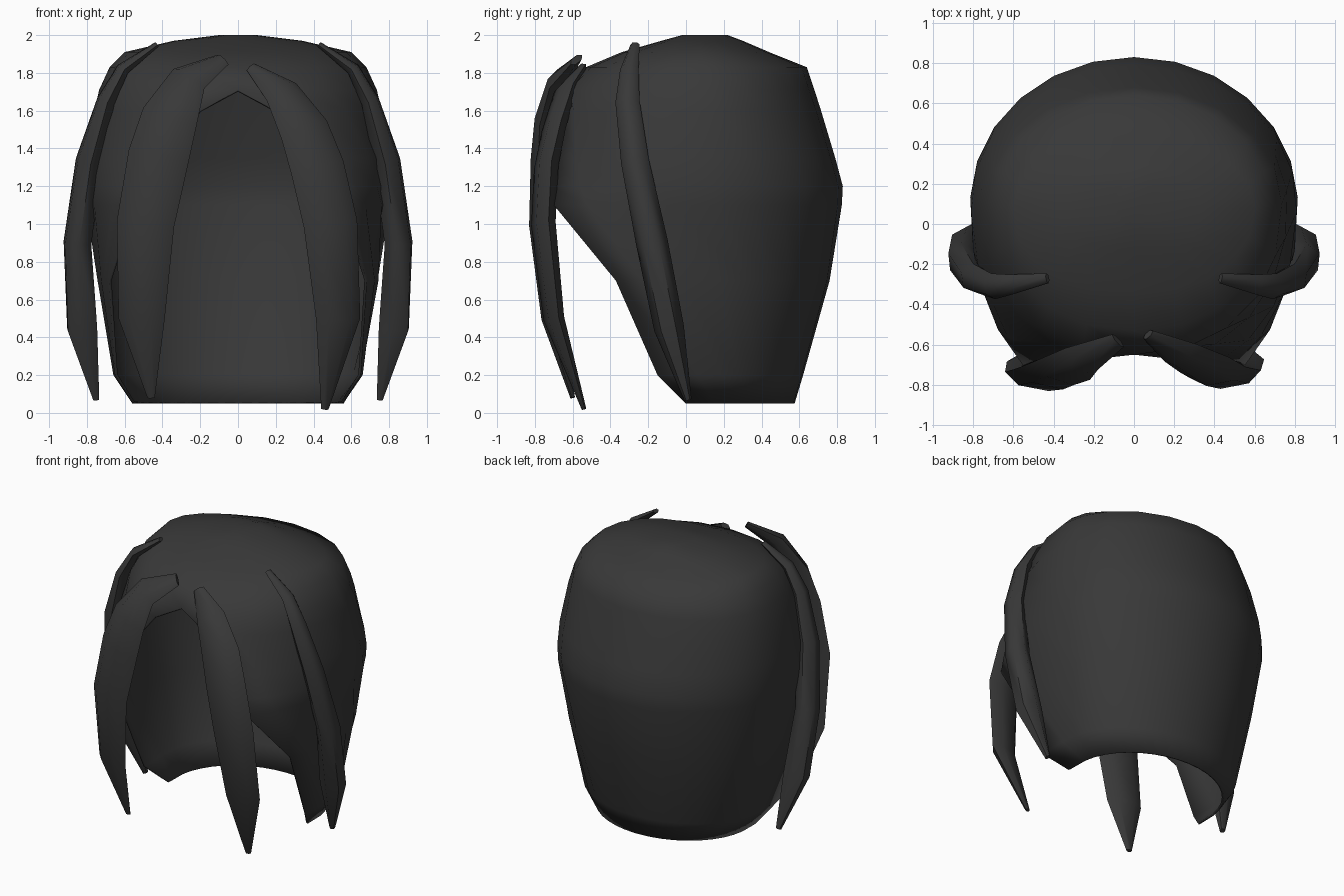
import bpy, bmesh, math
from mathutils import Vector

if "Cube" in bpy.data.objects:
    bpy.data.objects.remove(bpy.data.objects["Cube"])

mat = bpy.data.materials.new("charcoal hair")
mat.diffuse_color = (0.04, 0.04, 0.04, 1)
mat.use_nodes = True
mat.node_tree.nodes["Principled BSDF"].inputs["Base Color"].default_value = mat.diffuse_color


def finish(name, bm, angle):
    bmesh.ops.remove_doubles(bm, verts=bm.verts, dist=0.002)
    bmesh.ops.recalc_face_normals(bm, faces=bm.faces)
    me = bpy.data.meshes.new(name)
    bm.to_mesh(me)
    bm.free()
    ob = bpy.data.objects.new(name, me)
    bpy.context.collection.objects.link(ob)
    me.materials.append(mat)
    bpy.ops.object.select_all(action='DESELECT')
    ob.select_set(True)
    bpy.context.view_layer.objects.active = ob
    bpy.ops.object.shade_smooth_by_angle(angle=math.radians(angle))
    return ob


# Hair cap: stacked open rings, each swept from the back round to the face opening
# height, half width, back y, front y, centre y, sweep angle each side
LEVELS = [
    (0.05, .56, .575, -.70, .10, 93),
    (0.20, .66, .62, -.70, .10, 101),
    (0.70, .745, .76, -.70, .10, 118),
    (1.10, .81, .825, -.93, .10, 139),
    (1.20, .815, .83, -.86, .10, 146),
    (1.35, .81, .79, -.79, .10, 153),
    (1.60, .765, .715, -.69, .10, 167),
    (1.71, .735, .68, -.65, .10, 180),
    (1.83, .68, .64, -.53, .10, 180),
    (1.91, .60, .44, -.34, .08, 180),
    (1.97, .34, .30, -.13, .08, 180),
    (2.00, .10, .22, -.02, .10, 180),
]
N = 20


def power(v, e):
    return math.copysign(abs(v) ** e, v) if abs(v) > 1e-6 else 0.0


bm = bmesh.new()
rings = []
for z, w, back, front, c, sweep in LEVELS:
    ring = []
    for i in range(N + 1):
        a = math.radians(sweep) * (2 * i / N - 1)
        behind = math.cos(a) > 0
        e = 1.0 if behind else 0.7 if z < 1 else 0.9
        depth = back - c if behind else c - front
        ring.append(bm.verts.new((w * power(math.sin(a), e),
                                  c + depth * power(math.cos(a), e), z)))
    rings.append(ring)
for lo, hi in zip(rings, rings[1:]):
    for i in range(N):
        bm.faces.new((lo[i], lo[i + 1], hi[i + 1], hi[i]))
bm.faces.new(rings[-1][:-1])
cap = finish("hair_cap", bm, 50)
# make sure the normals point outward before thickening inward
if max(cap.data.polygons, key=lambda p: p.center.z).normal.z < 0:
    cap.data.flip_normals()
sol = cap.modifiers.new("thickness", 'SOLIDIFY')
sol.thickness = 0.015
sol.offset = -1


# Hair lock: flattened six-sided section swept along a path, facing out from the head
def lock(name, path, nx, ny):
    """path rows: x, y, z, half width, half thickness"""
    pts = [Vector(p[:3]) for p in path]
    bm = bmesh.new()
    loops = []
    for k, (x, y, z, w, t) in enumerate(path):
        tan = (pts[min(k + 1, len(pts) - 1)] - pts[max(k - 1, 0)]).normalized()
        out = Vector((x * nx, y * ny, max(0, z - 1.2)))
        side = tan.cross(out).normalized()
        out = side.cross(tan).normalized()
        loops.append([bm.verts.new(pts[k] + side * w * math.cos(j * math.pi / 3)
                                   + out * t * math.sin(j * math.pi / 3))
                      for j in range(6)])
    for a, b in zip(loops, loops[1:]):
        for j in range(6):
            bm.faces.new((a[j], a[(j + 1) % 6], b[(j + 1) % 6], b[j]))
    bm.faces.new(loops[0])
    bm.faces.new(loops[-1])
    return finish(name, bm, 60)


# Two front locks framing the face
lock("front_lock_left", [
    (-.08, -.58, 1.87, .05, .02), (-.26, -.67, 1.77, .11, .05),
    (-.36, -.73, 1.57, .155, .06), (-.42, -.75, 1.36, .165, .065),
    (-.49, -.765, 1.00, .155, .06), (-.51, -.71, .50, .125, .05),
    (-.46, -.60, .08, .02, .012)], .3, 1)
lock("front_lock_right", [
    (.07, -.55, 1.83, .035, .02), (.23, -.64, 1.70, .10, .05),
    (.35, -.70, 1.50, .135, .055), (.42, -.74, 1.30, .145, .06),
    (.49, -.755, 1.00, .145, .06), (.53, -.70, .50, .12, .05),
    (.46, -.54, .02, .02, .012)], .3, 1)

# A mirrored pair of locks over the ears
for s, label in ((-1, "left"), (1, "right")):
    lock("side_lock_" + label, [
        (s * .43, -.27, 1.95, .025, .015), (s * .61, -.30, 1.82, .05, .035),
        (s * .70, -.31, 1.65, .065, .05), (s * .79, -.27, 1.33, .075, .075),
        (s * .85, -.18, .90, .085, .08), (s * .825, -.09, .45, .08, .09),
        (s * .75, .01, .07, .02, .018)], 1, .5)
